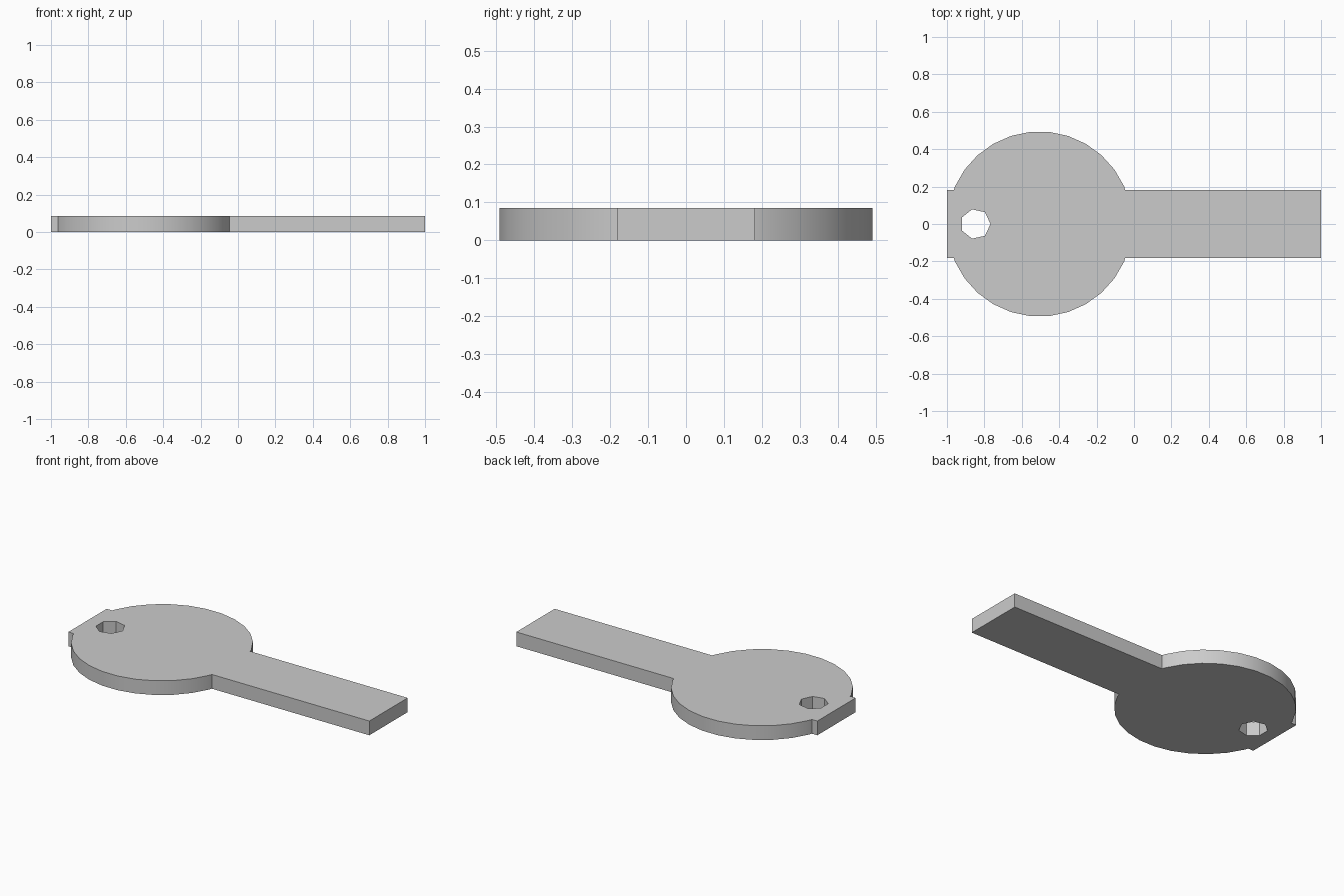
import bpy, bmesh
from math import cos, sin, tau
from mathutils import Vector

cube = bpy.data.objects.get("Cube")
if cube:
    bpy.data.objects.remove(cube)

THICK = 0.0855
HALF_W = 0.182       # half width of the straight bar
R = 0.495            # radius of the round head
HEAD_X = -0.505
HOLE_X, HOLE_R = -0.8475, 0.0805


def ring(cx, r, sides):
    return [Vector((cx + r * cos(tau * i / sides), r * sin(tau * i / sides), 0))
            for i in range(sides)]


# Upper half of the outline: bar end, arc of the head, short tab
head = ring(HEAD_X, R, 30)
arc = [v for v in head[:16] if v.y > HALF_W]
low, high = head[1], head[2]
joint = low.lerp(high, (HALF_W - low.y) / (high.y - low.y))
far_joint = Vector((2 * HEAD_X - joint.x, HALF_W, 0))
upper = [Vector((1, HALF_W, 0)), joint, *arc, far_joint, Vector((-1, HALF_W, 0))]
lower = [Vector((v.x, -v.y, 0)) for v in reversed(upper)]

# Fill between the outline and the seven-sided hole, then thicken
bm = bmesh.new()
for loop in (upper + lower, ring(HOLE_X, HOLE_R, 7)):
    verts = [bm.verts.new(v) for v in loop]
    for a, b in zip(verts, verts[1:] + verts[:1]):
        bm.edges.new((a, b))
bmesh.ops.triangle_fill(bm, edges=bm.edges[:], use_beauty=True, normal=(0, 0, 1))
solid = bmesh.ops.extrude_face_region(bm, geom=bm.faces[:], use_keep_orig=True)
top = [g for g in solid["geom"] if isinstance(g, bmesh.types.BMVert)]
bmesh.ops.translate(bm, verts=top, vec=(0, 0, THICK))
bmesh.ops.recalc_face_normals(bm, faces=bm.faces[:])

mesh = bpy.data.meshes.new("key_tag_plate")
bm.to_mesh(mesh)
bm.free()
plate = bpy.data.objects.new("key_tag_plate", mesh)
bpy.context.collection.objects.link(plate)

# Plain grey
grey = bpy.data.materials.new("light_grey")
grey.use_nodes = True
colour = (0.6, 0.6, 0.6, 1)
grey.diffuse_color = colour
grey.node_tree.nodes["Principled BSDF"].inputs["Base Color"].default_value = colour
mesh.materials.append(grey)

# Smooth rim with crisp corners
bpy.ops.object.select_all(action='DESELECT')
plate.select_set(True)
bpy.context.view_layer.objects.active = plate
bpy.ops.object.shade_smooth_by_angle()
